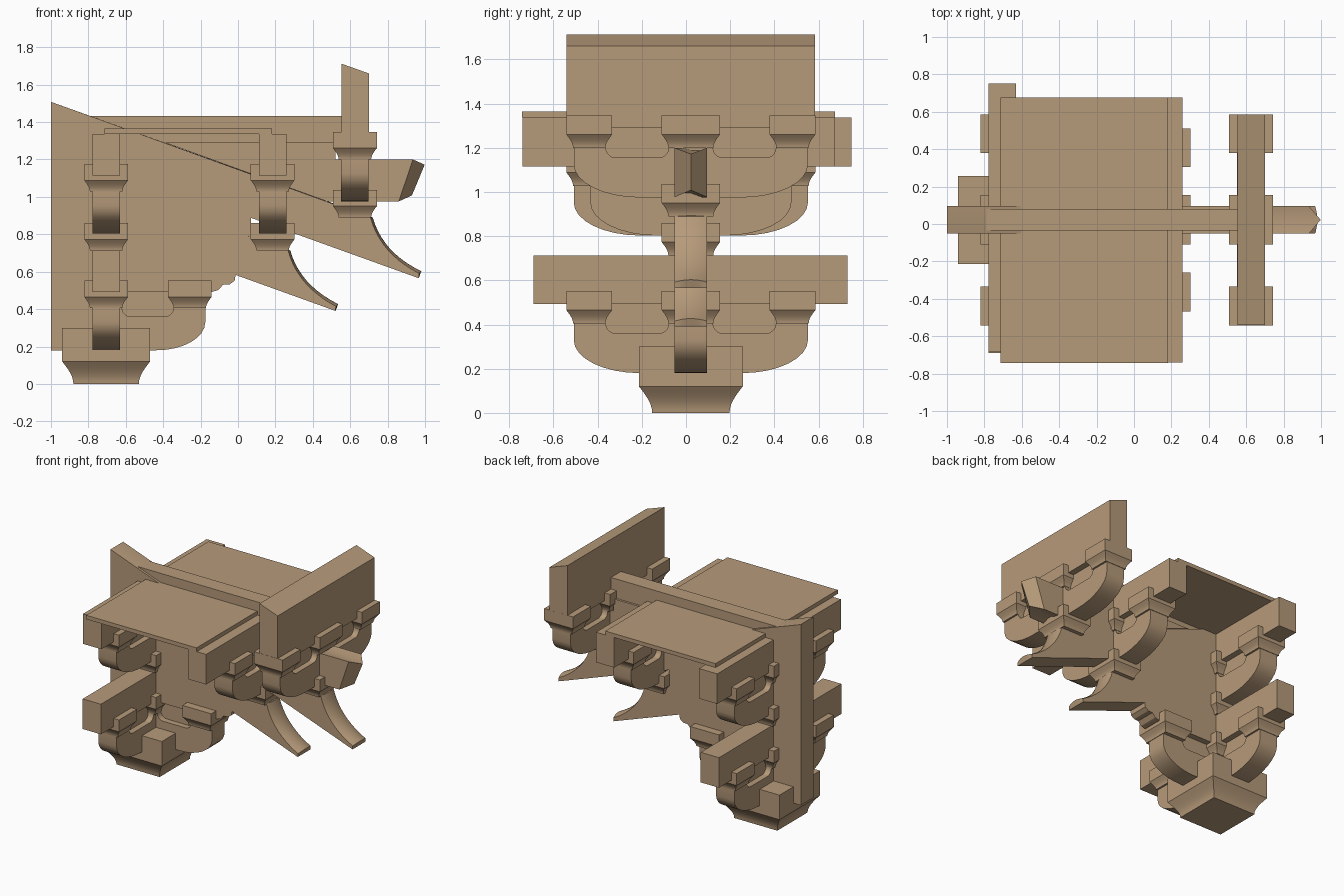
import bpy, bmesh, math

cube = bpy.data.objects.get("Cube")
if cube:
    bpy.data.objects.remove(cube)

wood = bpy.data.materials.new("tan_wood")
wood.use_nodes = True
TAN = (0.47, 0.325, 0.195, 1)
wood.diffuse_color = TAN
wood.node_tree.nodes["Principled BSDF"].inputs["Base Color"].default_value = TAN

CY = 0.022      # middle plane of the bracket set
HT = 0.074      # half thickness of every timber
REAR, FRONT = -0.705, 0.185
OUTER = 0.625
SLOPE = 0.36


def loft(name, rings):
    """Join equal-length rings of 3D points and cap both ends."""
    bm = bmesh.new()
    rows = [[bm.verts.new(p) for p in r] for r in rings]
    n = len(rows[0])
    for a, b in zip(rows, rows[1:]):
        for i in range(n):
            j = (i + 1) % n
            bm.faces.new((a[i], a[j], b[j], b[i]))
    bm.faces.new(rows[0][::-1])
    bm.faces.new(rows[-1])
    bmesh.ops.recalc_face_normals(bm, faces=bm.faces)
    me = bpy.data.meshes.new(name)
    bm.to_mesh(me)
    bm.free()
    me.materials.append(wood)
    ob = bpy.data.objects.new(name, me)
    bpy.context.collection.objects.link(ob)
    bpy.ops.object.select_all(action='DESELECT')
    ob.select_set(True)
    bpy.context.view_layer.objects.active = ob
    bpy.ops.object.shade_smooth_by_angle(angle=math.radians(30))
    return ob


def slab_x(name, pts, half=HT):
    """Profile in x,z given a thickness along y."""
    return loft(name, [[(x, CY + s * half, z) for x, z in pts] for s in (-1, 1)])


def slab_y(name, pts, x, half=HT):
    """Profile in y,z (y from the middle plane) given a thickness along x."""
    return loft(name, [[(x + s * half, CY + y, z) for y, z in pts] for s in (-1, 1)])


def box(name, x0, x1, y0, y1, z0, z1):
    return loft(name, [[(x0, y0, z), (x1, y0, z), (x1, y1, z), (x0, y1, z)]
                       for z in (z0, z1)])


def block(name, x, y, z, hx, hy, inset=0.03, flare=0.06, height=0.147):
    """Bearing block with a hollow flared foot."""
    levels = [(z + flare * i / 6, inset * math.cos(math.pi / 2 * i / 6)) for i in range(7)]
    levels.append((z + height, 0))
    loft(name, [[(x + sx * (hx - d), y + sy * (hy - d), h)
                 for sx, sy in ((-1, -1), (1, -1), (1, 1), (-1, 1))] for h, d in levels])


def centre_block(name, x, z):
    block(name, x, CY, z, 0.117, 0.132)


def notch(a, b, top, depth=0.045):
    """Round-ended scoop in a top edge, running from a to b."""
    s = 1 if b > a else -1
    ang = [math.pi / 2 * i / 5 for i in range(6)]
    left = [(a + s * depth * (1 - math.cos(t)), top - depth * math.sin(t)) for t in ang]
    right = [(b - s * depth * (1 - math.cos(t)), top - depth * math.sin(t)) for t in ang]
    return left + right[::-1]


def rounded_end(end, z, run=0.30, rise=0.15):
    """Quarter-ellipse sweeping from the underside up to an arm's end."""
    return [(end - run + run * math.sin(math.pi / 2 * i / 8),
             z + rise * (1 - math.cos(math.pi / 2 * i / 8))) for i in range(9)]


def cross_arm(name, x, z, half):
    """Cross arm with curved ends, scooped top, thin web and three blocks."""
    top, off = z + 0.225, half - 0.07
    side = rounded_end(half, z) + [(half, top)] + notch(off - 0.075, 0.1, top)
    pts = side + [(-y, h) for y, h in side[::-1]]
    slab_y(name, pts, x)
    box(name + "_web", x - 0.03, x + 0.03, CY - off, CY + off, top - 0.06, top + 0.09)
    centre_block(name + "_centre_block", x, top)
    for label, s in (("left", 1), ("right", -1)):
        block(name + "_" + label + "_block", x, CY + s * off, top, 0.117, 0.1035)


# Base block
block("base_block", REAR, CY, 0, 0.235, 0.235, inset=0.06, flare=0.12, height=0.3)

# Cross arms
cross_arm("lower_rear_arm", REAR, 0.18, 0.53)
cross_arm("upper_rear_arm", REAR, 0.803, 0.53)
cross_arm("front_arm", FRONT, 0.803, 0.455)
cross_arm("outer_arm", OUTER, 0.975, 0.53)

# Blocks along the middle plane
centre_block("first_step_block", -0.258, 0.405)
centre_block("rear_middle_block", REAR, 0.713)
centre_block("front_step_block", FRONT, 0.713)
centre_block("outer_step_block", OUTER, 0.89)

# Straight cross beams
box("lower_rear_beam", REAR - HT, REAR + HT, -0.69, 0.73, 0.492, 0.713)
box("upper_rear_beam", REAR - HT, REAR + HT, -0.685, 0.75, 1.115, 1.336)
box("front_beam", FRONT - HT, FRONT + HT, -0.74, 0.675, 1.115, 1.336)
box("ceiling_board", -0.713, 0.183, -0.743, 0.675, 1.336, 1.365)

# Sloped-top eave beam
loft("eave_beam", [[(0.553, y, 1.29), (0.70, y, 1.29), (0.70, y, 1.66), (0.553, y, 1.712)]
                   for y in (-0.54, 0.585)])

# Lowest projecting arm with its scoop
slab_x("projecting_arm", [(-1, 0.18)] + rounded_end(-0.175, 0.18, 0.26)
       + [(-0.175, 0.405)] + notch(-0.345, -0.62, 0.405) + [(-0.62, 0.5), (-1, 0.5)])
box("projecting_arm_web", -0.65, -0.3, CY - 0.03, CY + 0.03, 0.34, 0.5)

# Scalloped support under the lower lever
slab_x("scalloped_support", [(-1, 0.492), (-0.14, 0.492), (-0.105, 0.502), (-0.08, 0.53),
                             (-0.045, 0.532), (-0.018, 0.552), (-0.012, 0.59), (-1, 0.95)])


def lever(name, rear_z, start, control, tip):
    """Sloping lever with a hollowed, slightly crowned beak."""
    rings = []
    for k in range(9):
        v = k / 4 - 1
        d = 0.012 * v * v
        pts = [(-1, rear_z), (-1, rear_z + 0.235)]
        for i in range(11):
            t = i / 10
            x, z = [(1 - t) ** 2 * a + 2 * t * (1 - t) * b + t * t * c
                    for a, b, c in zip(start, control, tip)]
            pts.append((x - d, z - d * t))
        end = tip[0] - 0.013
        pts.append((end, rear_z - SLOPE * (end + 1)))
        rings.append([(x, CY + v * HT, z) for x, z in pts])
    loft(name, rings)


# Two sloping levers and the filler between them
lever("lower_lever", 0.938, (0.28, 0.713), (0.33, 0.53), (0.535, 0.427))
lever("upper_lever", 1.273, (0.72, 0.89), (0.775, 0.70), (0.98, 0.603))
slab_x("lever_filler", [(-1, 1.17), (0.07, 0.785), (0.07, 0.892), (-1, 1.277)])

# Wall above the upper lever, with a thinner top board
slab_x("upper_wall", [(-0.39, 1.29), (0.52, 1.29), (0.52, 0.976), (0.475, 0.976)])
slab_x("top_board", [(-0.79, 1.432), (0.56, 1.432), (0.56, 1.27), (-0.6, 1.27)], 0.058)

# Pointed head of the top projecting timber
head_side = [(0.47, 0.976), (0.86, 0.976), (0.935, 1.2), (0.47, 1.2)]
head_ridge = [(0.47, 0.976), (0.93, 1.008), (0.998, 1.172), (0.47, 1.2)]
loft("pointed_head", [[(x, CY + s * HT, z) for x, z in prof]
                      for s, prof in ((-1, head_side), (0, head_ridge), (1, head_side))])
